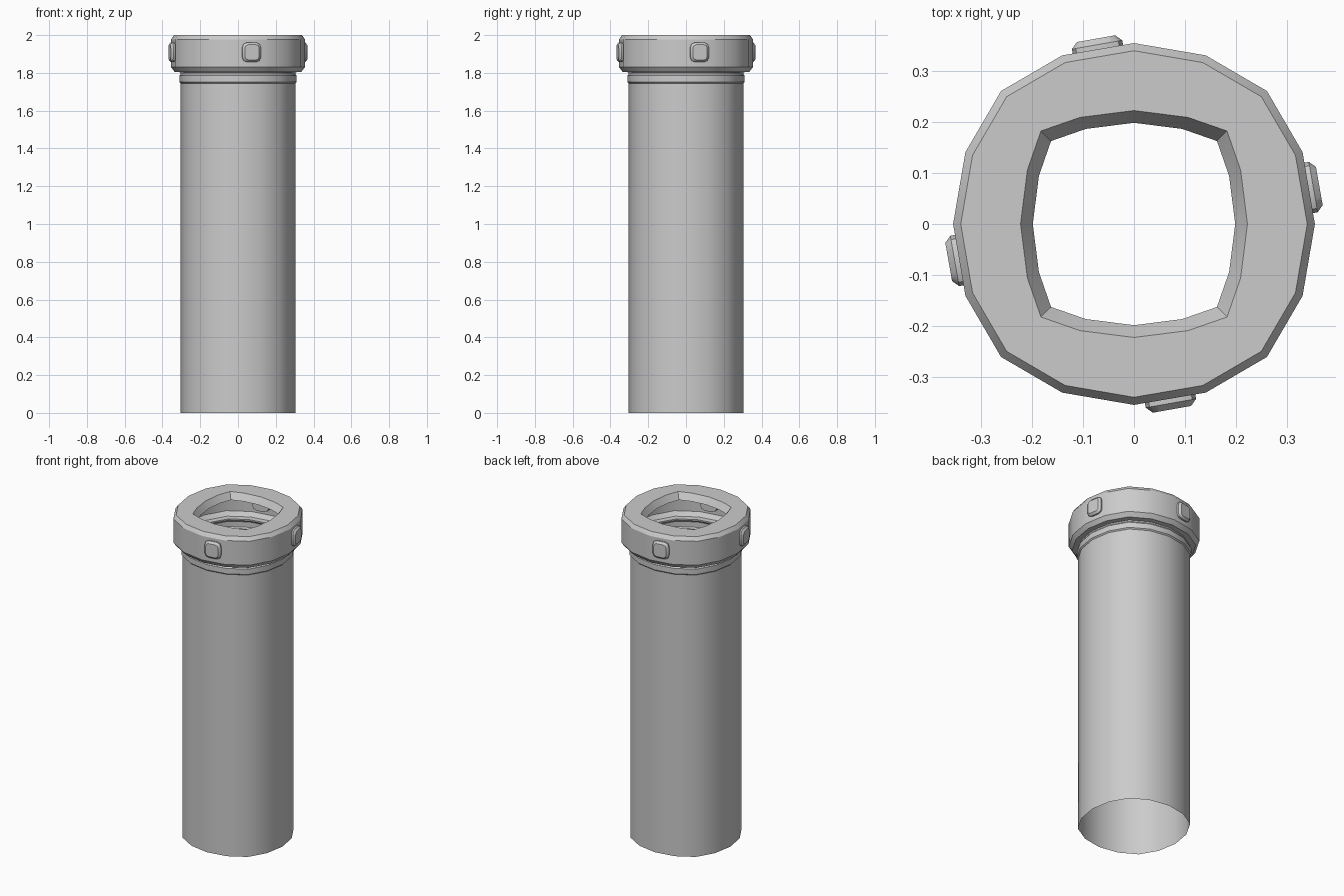
import bpy, bmesh, math
from mathutils import Matrix

if "Cube" in bpy.data.objects:
    bpy.data.objects.remove(bpy.data.objects["Cube"])

# One quarter of each 16-sided section, as unit outlines
OUTER = [(1.0, 0.0), (0.932, 0.397), (0.735, 0.735), (0.397, 0.932)]
HOLE = [(1.0, 0.0), (0.94, 0.475), (0.82, 0.82), (0.475, 0.94)]


def full_outline(quarter):
    pts = []
    for k in range(4):
        c, s = round(math.cos(k * math.pi / 2)), round(math.sin(k * math.pi / 2))
        pts += [(x * c - y * s, x * s + y * c) for x, y in quarter]
    return pts


def finish(name, bm, angle=30):
    bmesh.ops.recalc_face_normals(bm, faces=bm.faces)
    mesh = bpy.data.meshes.new(name)
    bm.to_mesh(mesh)
    bm.free()
    ob = bpy.data.objects.new(name, mesh)
    bpy.context.collection.objects.link(ob)
    bpy.ops.object.select_all(action='DESELECT')
    ob.select_set(True)
    bpy.context.view_layer.objects.active = ob
    bpy.ops.object.shade_smooth_by_angle(angle=math.radians(angle))
    return ob


def loft(name, sections):
    """Skin a stack of (outline, radius, z) sections."""
    bm = bmesh.new()
    rings = [[bm.verts.new((x * r, y * r, z)) for x, y in full_outline(q)]
             for q, r, z in sections]
    for a, b in zip(rings, rings[1:]):
        n = len(a)
        for i in range(n):
            j = (i + 1) % n
            bm.faces.new((a[i], a[j], b[j], b[i]))
    return finish(name, bm)


# Open tube with the raised ring under the collar
tube = [(0.304, 0), (0.304, 1.745), (0.311, 1.752), (0.311, 1.785),
        (0.304, 1.795), (0.304, 1.803)]
loft("tube", [(OUTER, r, z) for r, z in tube])

# Hollow collar with a rounded-square mouth
collar = [(0.304, 1.803), (0.335, 1.805), (0.354, 1.83), (0.354, 1.978), (0.339, 2.0)]
mouth = [(0.222, 2.0), (0.198, 1.96)]
loft("collar", [(OUTER, r, z) for r, z in collar] + [(HOLE, r, z) for r, z in mouth])

# Four chamfered studs, each on the collar facet beside an axis
for k in range(4):
    bm = bmesh.new()
    bmesh.ops.create_cube(bm, size=1)
    bmesh.ops.scale(bm, vec=(0.05, 0.1, 0.104), verts=bm.verts)
    upright = [e for e in bm.edges if abs(e.verts[0].co.x - e.verts[1].co.x) > 0.01]
    bmesh.ops.bevel(bm, geom=upright, offset=0.026, segments=2, profile=0.5, affect='EDGES')
    rim = [e for e in bm.edges if all(v.co.x > 0.02 for v in e.verts)]
    bmesh.ops.bevel(bm, geom=rim, offset=0.012, segments=1, affect='EDGES')
    bm.transform(Matrix.Rotation(k * math.pi / 2, 4, 'Z')
                 @ Matrix.Translation((0.338, 0.07, 1.909))
                 @ Matrix.Rotation(math.radians(10), 4, 'Z'))
    finish(f"stud_{k + 1}", bm, 40)
